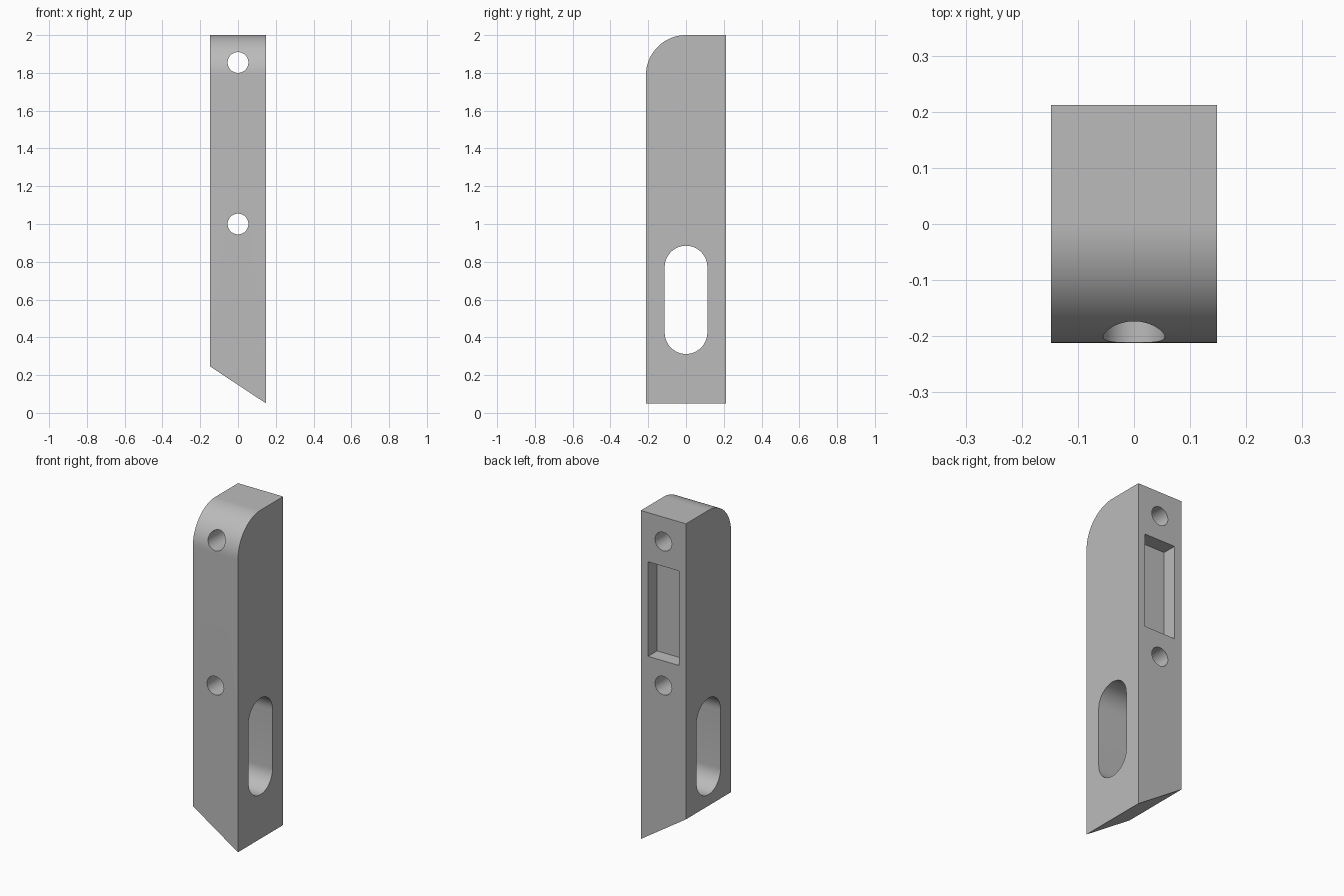
import bpy, bmesh
from math import sin, cos, pi
from mathutils import Vector

cube = bpy.data.objects.get("Cube")
if cube:
    bpy.data.objects.remove(cube, do_unlink=True)

W, D, H = 0.148, 0.212, 2.0  # half width, half depth, height

grey = bpy.data.materials.new("light grey")
grey.use_nodes = True
colour = (0.5, 0.5, 0.5, 1)
grey.diffuse_color = colour
grey.node_tree.nodes["Principled BSDF"].inputs["Base Color"].default_value = colour


def arc(u, v, r, start, end, steps):
    """Points of an arc in a plane."""
    angles = [start + (end - start) * i / steps for i in range(steps + 1)]
    return [(u + r * cos(a), v + r * sin(a)) for a in angles]


def prism(name, outline, axis, low, high):
    """Extrude an outline (horizontal, z) along x or y."""
    place = (lambda u, v: (low, u, v)) if axis == "x" else (lambda u, v: (u, low, v))
    along = Vector((1, 0, 0)) if axis == "x" else Vector((0, 1, 0))
    bm = bmesh.new()
    face = bm.faces.new([bm.verts.new(place(u, v)) for u, v in outline])
    new = bmesh.ops.extrude_face_region(bm, geom=[face])["geom"]
    moved = [g for g in new if isinstance(g, bmesh.types.BMVert)]
    bmesh.ops.translate(bm, verts=moved, vec=along * (high - low))
    bmesh.ops.recalc_face_normals(bm, faces=bm.faces)
    mesh = bpy.data.meshes.new(name)
    bm.to_mesh(mesh)
    bm.free()
    mesh.materials.append(grey)
    obj = bpy.data.objects.new(name, mesh)
    bpy.context.collection.objects.link(obj)
    return obj


# Bar with a rounded front top edge
side = [(-D, 0), (D, 0), (D, H)] + arc(0, H - D, D, pi / 2, pi, 32)
body = prism("bar_body", side, "x", -W, W)

# Slanted foot
cutters = [prism("foot_cutter", [(-W - 0.1, D + 0.1), (-W - 0.1, -0.1),
                                 (2 * D - W - 0.1 + 2 * 0.1 - 0.0, -0.1)], "y", -0.4, 0.4)]

# Screw holes, front to back
for z in (1.0, 1.855):
    cutters.append(prism("hole_cutter", arc(0, z, 0.055, 0, 2 * pi, 48)[:-1], "y", -0.4, 0.4))

# Long slot, side to side
slot = arc(0, 0.772, 0.113, 0, pi, 24) + arc(0, 0.425, 0.113, pi, 2 * pi, 24)
cutters.append(prism("slot_cutter", slot, "x", -0.4, 0.4))

# Shallow pocket in the back
pocket = [(-0.101, 1.147), (0.101, 1.147), (0.101, 1.708), (-0.101, 1.708)]
cutters.append(prism("pocket_cutter", pocket, "y", D - 0.085, 0.4))

bpy.ops.object.select_all(action="DESELECT")
body.select_set(True)
bpy.context.view_layer.objects.active = body
for cutter in cutters:
    cutter.hide_render = True
    cut = body.modifiers.new("cut", "BOOLEAN")
    cut.operation, cut.solver, cut.object = "DIFFERENCE", "EXACT", cutter
    bpy.ops.object.modifier_apply(modifier=cut.name)
    bpy.data.objects.remove(cutter, do_unlink=True)

bpy.ops.object.shade_smooth_by_angle(angle=pi / 6)
